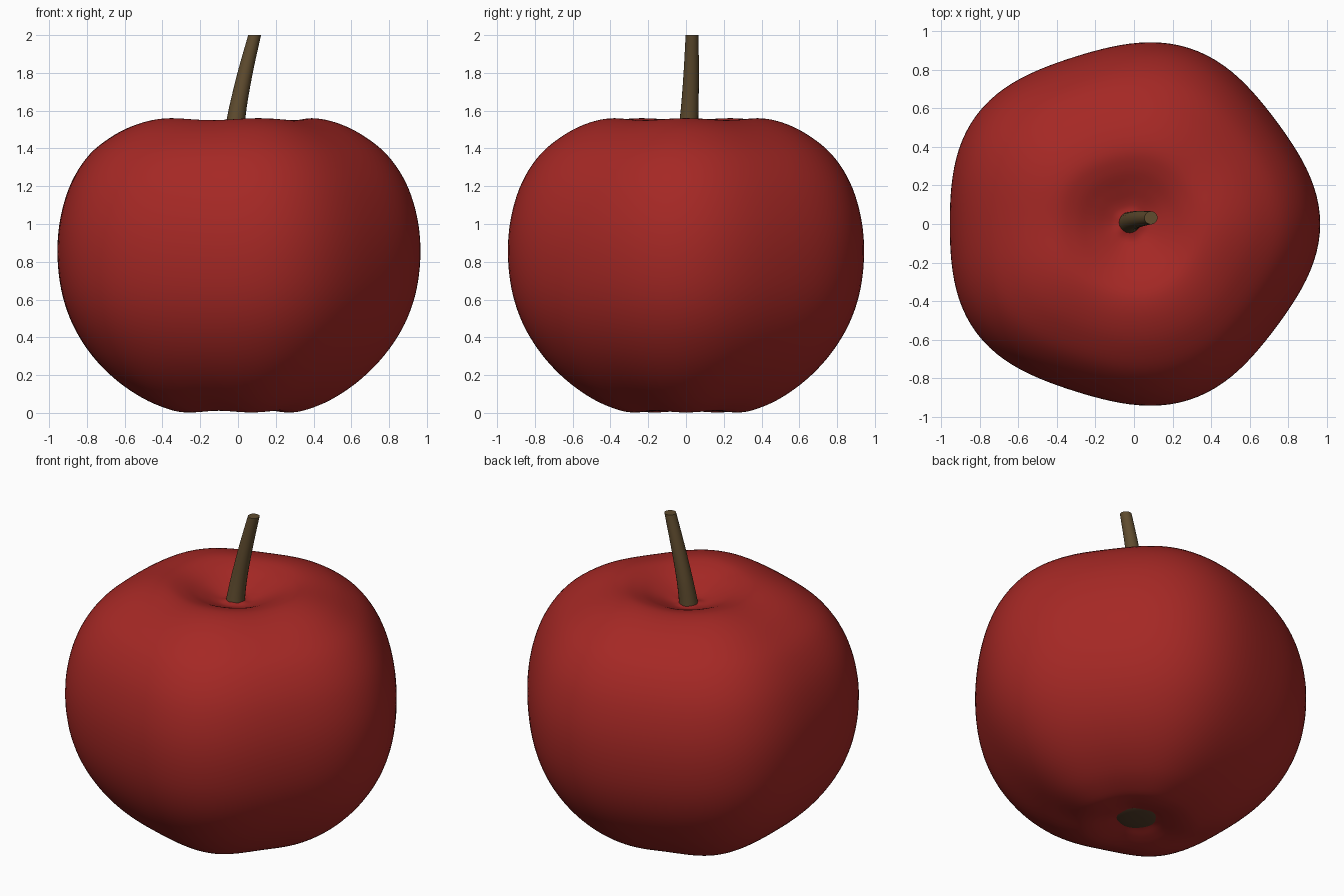
import bpy, bmesh, math
from mathutils import Vector

if "Cube" in bpy.data.objects:
    bpy.data.objects.remove(bpy.data.objects["Cube"])


def material(name, rgb):
    m = bpy.data.materials.new(name)
    m.diffuse_color = (*rgb, 1)
    m.use_nodes = True
    m.node_tree.nodes["Principled BSDF"].inputs["Base Color"].default_value = m.diffuse_color
    return m


def catmull(pts, steps):
    # smooth curve through the profile points
    p = [Vector(q) for q in pts]
    p = [2 * p[0] - p[1]] + p + [2 * p[-1] - p[-2]]
    out = []
    for i in range(1, len(p) - 2):
        a, b, c, d = p[i - 1:i + 3]
        for k in range(steps):
            t = k / steps
            out.append(0.5 * (2 * b + (c - a) * t + (2 * a - 5 * b + 4 * c - d) * t * t
                              + (3 * b - a - 3 * c + d) * t ** 3))
    return out + [p[-2]]


def skin(name, rings, mat):
    # joins rings of points into a closed, smooth surface
    bm = bmesh.new()
    loops = [[bm.verts.new(v) for v in ring] for ring in rings]
    n = len(loops[0])
    for lo, hi in zip(loops, loops[1:]):
        for i in range(n):
            j = (i + 1) % n
            bm.faces.new((lo[i], lo[j], hi[j], hi[i]))
    bm.faces.new(loops[0][::-1])
    bm.faces.new(loops[-1])
    mesh = bpy.data.meshes.new(name)
    bm.to_mesh(mesh)
    bm.free()
    ob = bpy.data.objects.new(name, mesh)
    bpy.context.collection.objects.link(ob)
    mesh.materials.append(mat)
    ob.select_set(True)
    bpy.context.view_layer.objects.active = ob
    bpy.ops.object.shade_smooth_by_angle(angle=math.radians(50))
    ob.select_set(False)
    return ob


red = material("red_skin", (0.376, 0.021, 0.018))
brown = material("stem_brown", (0.115, 0.072, 0.028))
dark = material("calyx_brown", (0.09, 0.05, 0.024))
AXIS_X = -0.02

# Fruit body: five-lobed lathe with a dimple at each end
profile = [(0.004, 0.048), (0.1, 0.04), (0.18, 0.02), (0.27, 0.007), (0.36, 0.018),
           (0.50, 0.075), (0.65, 0.178), (0.78, 0.312), (0.88, 0.472), (0.94, 0.65),
           (0.961, 0.85), (0.943, 1.04), (0.885, 1.22), (0.785, 1.37), (0.65, 1.475),
           (0.52, 1.534), (0.40, 1.555), (0.30, 1.535), (0.20, 1.492), (0.12, 1.458),
           (0.07, 1.45), (0.004, 1.47)]
N = 120
rings = []
for r, z in catmull(profile, 5):
    ring = []
    for i in range(N):
        a = 2 * math.pi * i / N
        lobe = math.cos(5 * a)
        rr = r * (1 + 0.026 * lobe)
        zz = z + 0.005 * lobe * math.sin(math.pi * min(r, 0.8) / 0.8) * (1 if z > 0.8 else -1)
        ring.append((AXIS_X + rr * math.cos(a), rr * 0.974 * math.sin(a), zz))
    rings.append(ring)
skin("fruit_body", rings, red)

# Stem: tapering, bent tube rising out of the top dimple
path = catmull([(-0.025, 0.005, 1.40), (-0.02, 0.01, 1.48), (0.0, 0.02, 1.62),
                (0.04, 0.028, 1.81), (0.088, 0.032, 2.0)], 4)
stem = []
for k, c in enumerate(path):
    r = 0.059 - 0.025 * k / (len(path) - 1)
    stem.append([(c.x + r * math.cos(2 * math.pi * i / 20),
                  c.y + r * math.sin(2 * math.pi * i / 20), c.z) for i in range(20)])
skin("stem", stem, brown)

# Calyx: small flattened disc in the bottom dimple
calyx = []
for k in range(1, 12):
    t = math.pi * k / 12
    calyx.append([(AXIS_X + 0.13 * math.sin(t) * math.cos(2 * math.pi * i / 24),
                   0.13 * math.sin(t) * math.sin(2 * math.pi * i / 24),
                   0.047 - 0.02 * math.cos(t)) for i in range(24)])
skin("calyx", calyx, dark)
